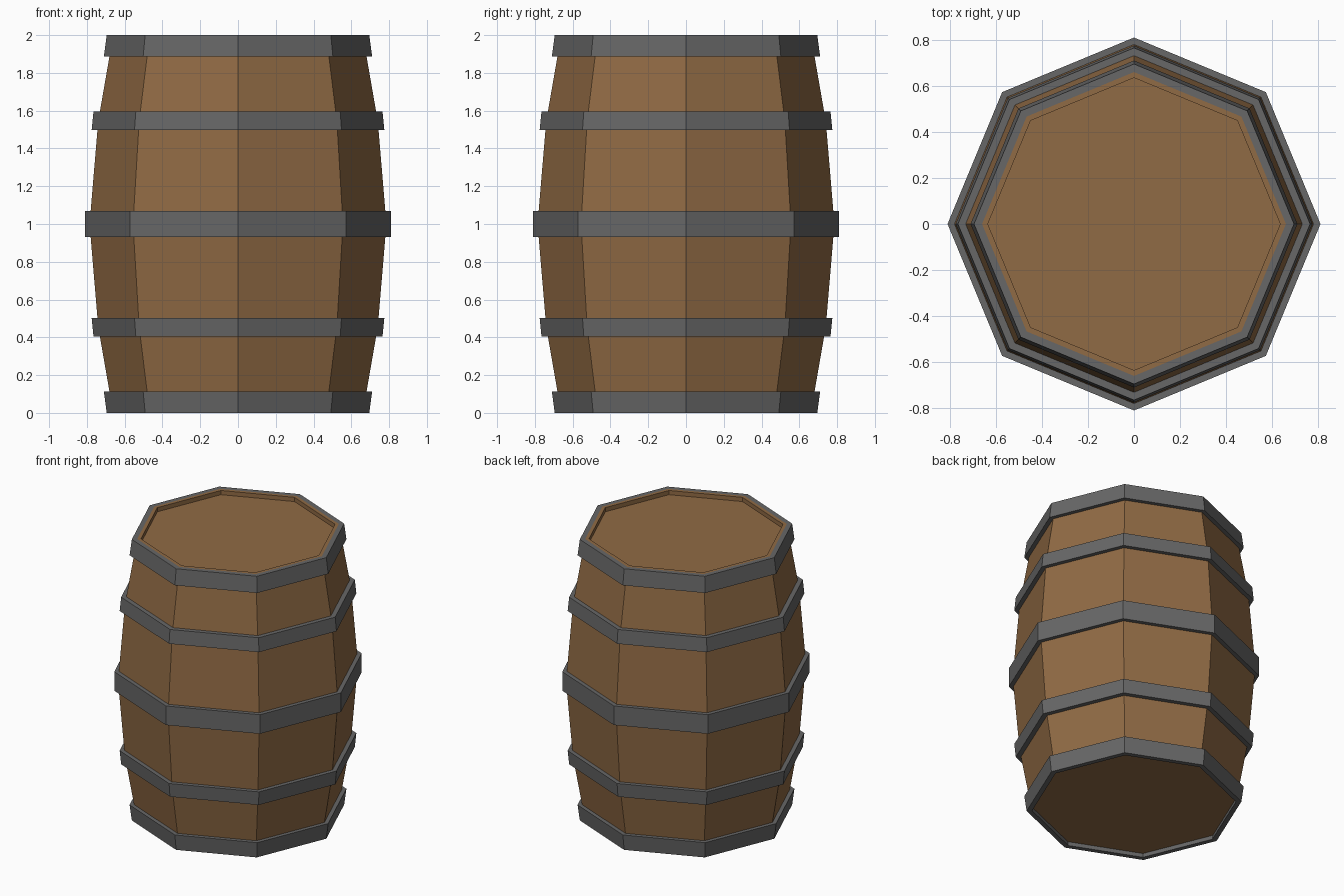
import bpy, bmesh, math

if "Cube" in bpy.data.objects:
    bpy.data.objects.remove(bpy.data.objects["Cube"])

SIDES = 8


def material(name, rgb):
    m = bpy.data.materials.new(name)
    m.diffuse_color = (*rgb, 1.0)
    m.use_nodes = True
    m.node_tree.nodes["Principled BSDF"].inputs["Base Color"].default_value = m.diffuse_color
    return m


wood = material("brown wood", (0.28, 0.145, 0.058))
iron = material("grey iron", (0.135, 0.135, 0.135))


def lathe(name, profile, mat, closed=False):
    """Spin a (radius, z) profile into an eight-sided part."""
    bm = bmesh.new()
    rings = []
    for r, z in profile:
        rings.append([bm.verts.new((r * math.cos(i * math.tau / SIDES),
                                    r * math.sin(i * math.tau / SIDES), z))
                      for i in range(SIDES)])
    pairs = list(zip(rings, rings[1:]))
    if closed:
        pairs.append((rings[-1], rings[0]))
    else:
        bm.faces.new(rings[0])
        bm.faces.new(rings[-1])
    for a, b in pairs:
        for i in range(SIDES):
            j = (i + 1) % SIDES
            bm.faces.new((a[i], a[j], b[j], b[i]))
    bmesh.ops.recalc_face_normals(bm, faces=bm.faces)
    me = bpy.data.meshes.new(name)
    bm.to_mesh(me)
    bm.free()
    me.materials.append(mat)
    ob = bpy.data.objects.new(name, me)
    bpy.context.collection.objects.link(ob)
    return ob


# Bulging wooden body with recessed lid
lathe("barrel_body", [(0.663, 0.03), (0.68, 0.11), (0.74, 0.455), (0.78, 0.93),
                      (0.78, 1.07), (0.74, 1.545), (0.68, 1.89), (0.66, 2.0),
                      (0.635, 2.0), (0.635, 1.97)], wood)


# Iron hoops: z range, outer radius and inner radius at bottom and top
def hoop(name, z0, z1, out0, out1, in0, in1):
    lathe(name, [(out0, z0), (out1, z1), (in1, z1), (in0, z0)], iron, closed=True)


hoop("middle_hoop", 0.932, 1.068, 0.81, 0.81, 0.77, 0.77)
for label, flip in (("lower", False), ("upper", True)):
    for part, z0, z1, o0, o1, i0, i1 in (
            ("end_hoop", 0.0, 0.112, 0.695, 0.71, 0.66, 0.675),
            ("quarter_hoop", 0.405, 0.503, 0.765, 0.775, 0.72, 0.73)):
        if flip:
            hoop(f"{label}_{part}", 2 - z1, 2 - z0, o1, o0, i1, i0)
        else:
            hoop(f"{label}_{part}", z0, z1, o0, o1, i0, i1)
